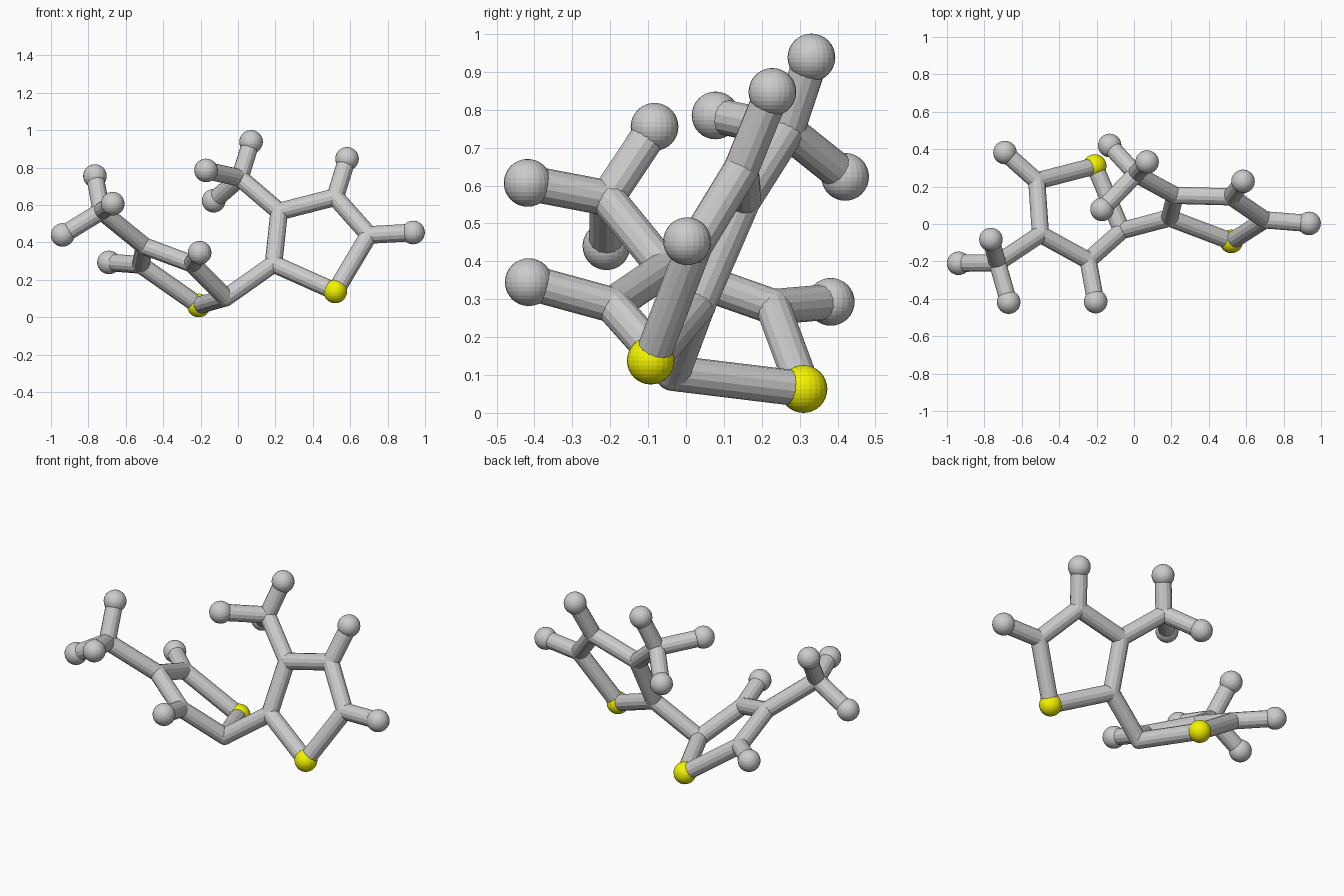
import bpy
from mathutils import Vector

if "Cube" in bpy.data.objects:
    bpy.data.objects.remove(bpy.data.objects["Cube"])

STICK_R, JOINT_R, BALL_R = 0.047, 0.047, 0.063

# Atom positions: c = ring or methyl joint, s = yellow ball, h = grey end ball
atoms = {
    # left ring
    "s1": (-0.21, 0.31, 0.063), "c1": (-0.065, -0.035, 0.105),
    "c8": (-0.245, -0.195, 0.285), "c7": (-0.50, -0.055, 0.38),
    "c6": (-0.52, 0.23, 0.28),
    "h6": (-0.69, 0.382, 0.293), "h8": (-0.205, -0.415, 0.345),
    # left methyl
    "c9": (-0.73, -0.208, 0.567), "h9a": (-0.765, -0.083, 0.755),
    "h9b": (-0.938, -0.21, 0.44), "h9c": (-0.67, -0.418, 0.607),
    # right ring
    "s2": (0.52, -0.093, 0.138), "c2": (0.19, 0.032, 0.285),
    "c3": (0.22, 0.153, 0.565), "c4": (0.52, 0.145, 0.642),
    "c5": (0.70, 0.022, 0.44),
    "h4": (0.583, 0.228, 0.847), "h5": (0.936, 0.003, 0.453),
    # right methyl
    "c10": (0.01, 0.267, 0.745), "h10a": (0.07, 0.331, 0.938),
    "h10b": (-0.171, 0.078, 0.785), "h10c": (-0.13, 0.42, 0.623),
}

# Closed rings plus the branches that leave them
rings = [["c1", "s1", "c6", "c7", "c8"], ["c2", "s2", "c5", "c4", "c3"]]
bonds = [(r[i], r[(i + 1) % 5]) for r in rings for i in range(5)]
bonds += [("c1", "c2"), ("c6", "h6"), ("c8", "h8"), ("c7", "c9"),
          ("c4", "h4"), ("c5", "h5"), ("c3", "c10")]
bonds += [(c, c.replace("c", "h") + k) for c in ("c9", "c10") for k in "abc"]

yellow = bpy.data.materials.new("yellow")
yellow.diffuse_color = (0.9, 0.9, 0.0, 1)
yellow.use_nodes = True
yellow.node_tree.nodes["Principled BSDF"].inputs["Base Color"].default_value = yellow.diffuse_color


def ball(key, pos):
    kind = {"c": "carbon_joint", "s": "sulphur_ball", "h": "hydrogen_ball"}[key[0]]
    bpy.ops.mesh.primitive_uv_sphere_add(
        segments=24, ring_count=16,
        radius=JOINT_R if key[0] == "c" else BALL_R, location=pos)
    ob = bpy.context.object
    ob.name = f"{kind}_{key[1:]}"
    if key[0] == "s":
        ob.data.materials.append(yellow)


def stick(a, b):
    p, q = Vector(atoms[a]), Vector(atoms[b])
    d = q - p
    bpy.ops.mesh.primitive_cylinder_add(
        vertices=14, radius=STICK_R, depth=d.length, location=(p + q) / 2,
        rotation=d.to_track_quat('Z', 'Y').to_euler())
    bpy.context.object.name = f"bond_{a}_{b}"


for key, pos in atoms.items():
    ball(key, pos)
for a, b in bonds:
    stick(a, b)
